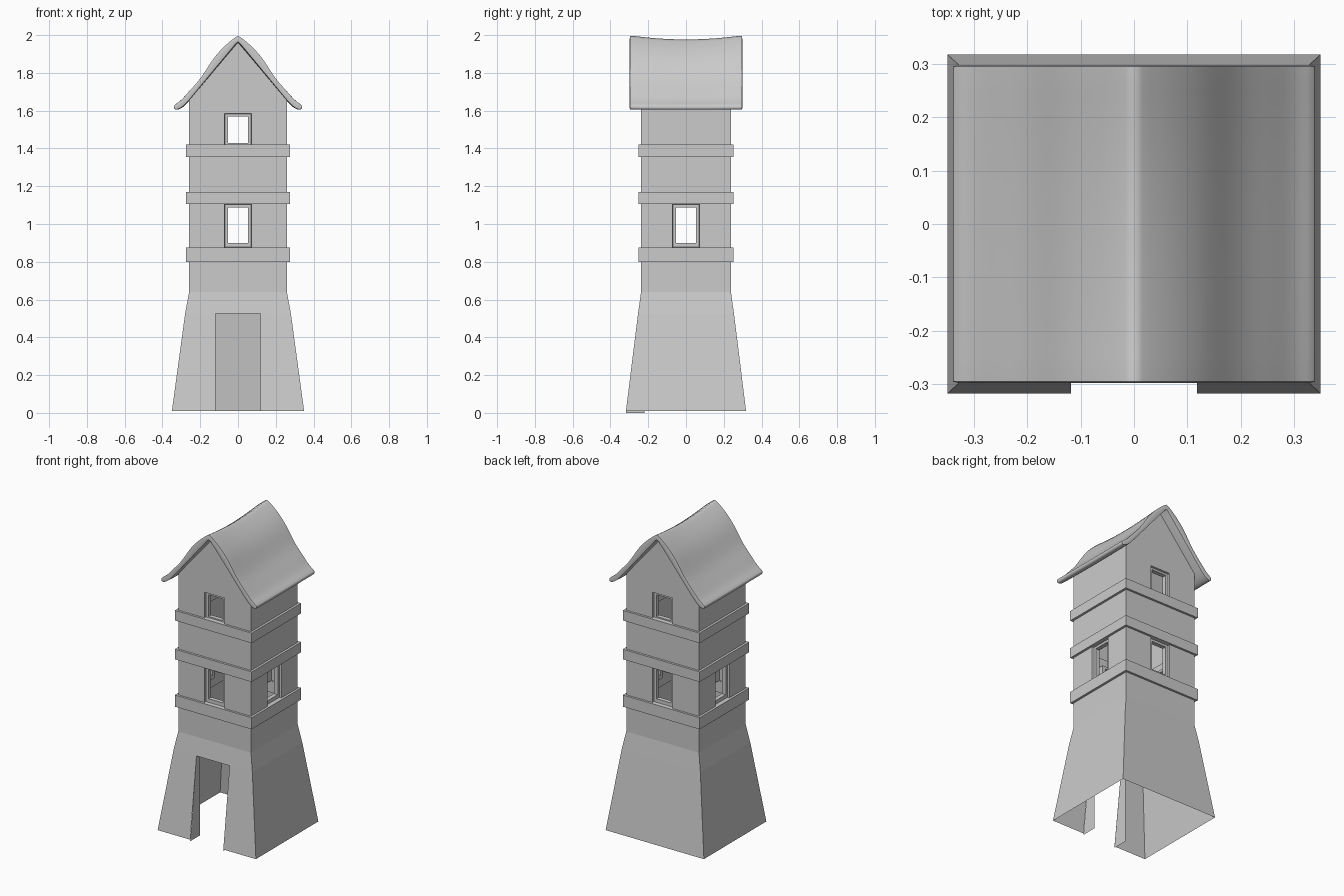
import bpy, bmesh, math

if "Cube" in bpy.data.objects:
    bpy.data.objects.remove(bpy.data.objects["Cube"])

HX, HY = 0.259, 0.238            # half width and depth of the shaft
# wall levels: height, half x, half y
LEVELS = [(0.01, 0.35, 0.318), (0.525, 0.28, 0.254), (0.64, HX, HY), (0.875, HX, HY),
          (1.105, HX, HY), (1.42, HX, HY), (1.585, HX, HY), (1.66, HX, HY)]
DOOR, WIN = 0.118, 0.072


def place(side, u, depth, z):
    """Point on one of four sides: 0 front, 1 right, 2 back, 3 left."""
    return [(u, -depth, z), (depth, u, z), (-u, depth, z), (-depth, -u, z)][side]


def finish(name, bm, normals=True):
    bmesh.ops.remove_doubles(bm, verts=bm.verts, dist=0.0001)
    if normals:
        bmesh.ops.recalc_face_normals(bm, faces=bm.faces)
    mesh = bpy.data.meshes.new(name)
    bm.to_mesh(mesh)
    bm.free()
    ob = bpy.data.objects.new(name, mesh)
    bpy.context.collection.objects.link(ob)
    return ob


def quad(bm, pts):
    return bm.faces.new([bm.verts.new(p) for p in pts])


def loft(bm, loops):
    """Skin between closed loops; the last joins the first."""
    rings = [[bm.verts.new(p) for p in loop] for loop in loops]
    for a, b in zip(rings, rings[1:] + rings[:1]):
        for i in range(len(a)):
            j = (i + 1) % len(a)
            bm.faces.new((a[i], a[j], b[j], b[i]))


# Tower walls: open shell with door and window holes
bm = bmesh.new()
for side in range(4):
    gable = side % 2 == 0
    rows = []
    for z, hx, hy in LEVELS:
        w, d = (hx, hy) if gable else (hy, hx)
        c = DOOR if z < 0.6 else WIN
        rows.append([place(side, u, d, z) for u in (-w, -c, c, w)])
    holes = {4 - 1} | ({5} if gable else set()) | ({0} if side == 0 else set())
    for r in range(len(rows) - 1):
        for c in range(3):
            if c == 1 and r in holes:
                continue
            quad(bm, (rows[r][c], rows[r][c + 1], rows[r + 1][c + 1], rows[r + 1][c]))
    if gable:
        quad(bm, rows[-1] + [place(side, 0, HY, 1.972)])
finish("tower_walls", bm)

# Door reveal: two jambs and a lintel
bm = bmesh.new()
for s in (-1, 1):
    quad(bm, [(s * DOOR, -0.318, 0), (s * DOOR, -0.22, 0),
              (s * DOOR, -0.22, 0.525), (s * DOOR, -0.254, 0.525)])
quad(bm, [(-DOOR, -0.254, 0.525), (DOOR, -0.254, 0.525),
          (DOOR, -0.22, 0.525), (-DOOR, -0.22, 0.525)])
finish("door_reveal", bm)


# Horizontal bands around the shaft
def rect(hx, hy, z):
    return [(-hx, -hy, z), (hx, -hy, z), (hx, hy, z), (-hx, hy, z)]


for i, (z0, z1) in enumerate([(0.80, 0.875), (1.105, 1.17), (1.355, 1.42)]):
    bm = bmesh.new()
    loft(bm, [rect(0.274, 0.252, z0), rect(0.274, 0.252, z1),
              rect(0.25, 0.229, z1), rect(0.25, 0.229, z0)])
    finish(f"band_{i + 1}", bm)


# Window frames set slightly back in the holes
def window(name, side, z0, z1, i0, i1, inner):
    d = HY if side % 2 == 0 else HX

    def loop(w, a, b, depth):
        return [place(side, u, depth, z) for u, z in ((-w, a), (w, a), (w, b), (-w, b))]

    bm = bmesh.new()
    front, back = d - 0.012, d - 0.04
    loft(bm, [loop(WIN, z0, z1, d), loop(WIN, z0, z1, back),
              loop(inner, i0, i1, back), loop(inner, i0, i1, front),
              loop(WIN - 0.002, z0 + 0.002, z1 - 0.002, front)])
    finish(name, bm)


for side, label in enumerate(("front", "right", "back", "left")):
    window(f"{label}_window_frame", side, 0.875, 1.105, 0.9, 1.088, 0.052)
    if side % 2 == 0:
        window(f"{label}_gable_window_frame", side, 1.42, 1.585, 1.43, 1.57, 0.052)

# Wavy sagging roof: upper and lower profile points from ridge to eave
UPPER = [(0, 2.0), (0.063, 1.953), (0.127, 1.885), (0.168, 1.818), (0.206, 1.76),
         (0.26, 1.703), (0.306, 1.648), (0.346, 1.628)]
LOWER = [(0, 1.968), (0.05, 1.908), (0.1, 1.848), (0.15, 1.787), (0.195, 1.733),
         (0.245, 1.672), (0.29, 1.618), (0.336, 1.598)]


def both(points):
    return [(-x, z) for x, z in points[:0:-1]] + points


outline = both(UPPER) + both(LOWER)[::-1]
n = len(outline)
ys = [-0.298, -0.2, -0.1, 0, 0.1, 0.2, 0.298]
bm = bmesh.new()
crease = bm.edges.layers.float.new("crease_edge")
rings = []
for y in ys:
    sag = 0.022 * (1 - (y / 0.298) ** 2)
    rings.append([bm.verts.new((x, y, z - sag * (1 - abs(x) / 0.35))) for x, z in outline])
for a, b in zip(rings, rings[1:]):
    for i in range(n):
        j = (i + 1) % n
        bm.faces.new((a[i], b[i], b[j], a[j]))
    for k in (7, n - 8):          # keep the ridge crisp
        bm.edges.get((a[k], b[k]))[crease] = 0.7
for ring in (rings[0], rings[-1]):
    for i in range(n // 2 - 1):
        bm.faces.new((ring[i], ring[i + 1], ring[n - 2 - i], ring[n - 1 - i]))
    for i in range(n):            # keep the gable edges crisp
        bm.edges.get((ring[i], ring[(i + 1) % n]))[crease] = 0.9
roof = finish("roof", bm)
sub = roof.modifiers.new("smooth", "SUBSURF")
sub.levels = sub.render_levels = 2
bpy.ops.object.select_all(action="DESELECT")
roof.select_set(True)
bpy.context.view_layer.objects.active = roof
bpy.ops.object.shade_smooth_by_angle(angle=math.radians(75))
